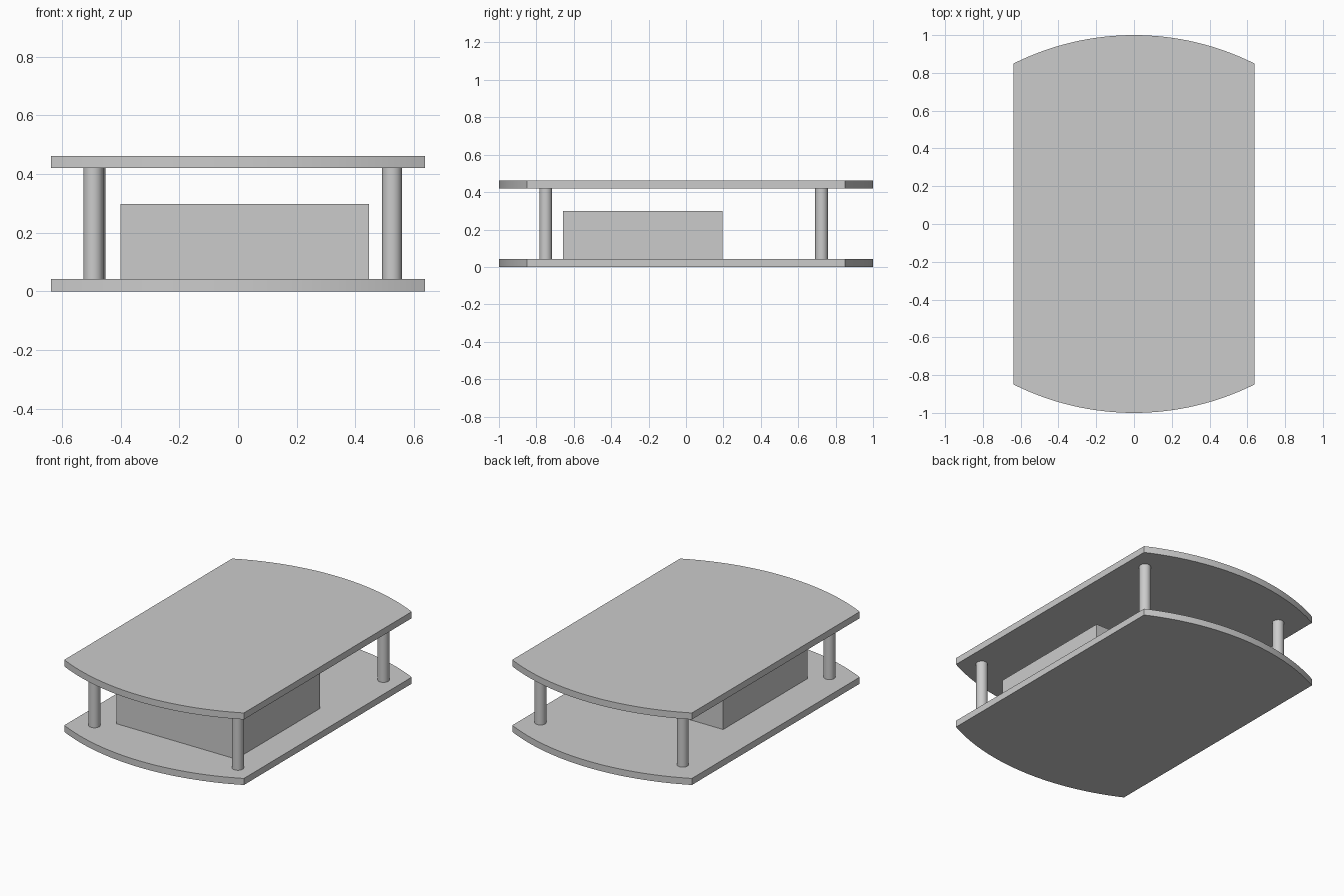
import bpy, bmesh, math

cube = bpy.data.objects.get("Cube")
if cube:
    bpy.data.objects.remove(cube, do_unlink=True)

GREY = (0.6, 0.6, 0.6, 1.0)
grey = bpy.data.materials.new("plain_grey")
grey.use_nodes = True
grey.diffuse_color = GREY
grey.node_tree.nodes["Principled BSDF"].inputs["Base Color"].default_value = GREY

HALF_WIDTH, CORNER_Y, END_Y = 0.637, 0.85, 1.0
PLATE = 0.042          # plate thickness
TOP_Z = 0.42           # underside of the upper plate


def finish(name, bm, smooth=False):
    """Turn a bmesh into a named grey object."""
    bmesh.ops.recalc_face_normals(bm, faces=bm.faces)
    mesh = bpy.data.meshes.new(name)
    bm.to_mesh(mesh)
    bm.free()
    mesh.materials.append(grey)
    obj = bpy.data.objects.new(name, mesh)
    bpy.context.collection.objects.link(obj)
    if smooth:
        bpy.ops.object.select_all(action="DESELECT")
        obj.select_set(True)
        bpy.context.view_layer.objects.active = obj
        bpy.ops.object.shade_smooth_by_angle(angle=math.radians(30))
    return obj


def plate(name, z, steps=32):
    """Flat board with straight sides and bowed ends."""
    sag = END_Y - CORNER_Y
    radius = (HALF_WIDTH ** 2 + sag ** 2) / (2 * sag)
    spread = math.asin(HALF_WIDTH / radius)
    arc = []
    for i in range(steps + 1):
        a = spread * (1 - 2 * i / steps)
        arc.append((radius * math.sin(a), END_Y - radius + radius * math.cos(a)))
    outline = arc + [(-x, -y) for x, y in arc]
    bm = bmesh.new()
    face = bm.faces.new([bm.verts.new((x, y, z)) for x, y in outline])
    solid = bmesh.ops.extrude_face_region(bm, geom=[face])
    top = [v for v in solid["geom"] if isinstance(v, bmesh.types.BMVert)]
    bmesh.ops.translate(bm, verts=top, vec=(0, 0, PLATE))
    finish(name, bm, smooth=True)


def post(name, x, y):
    """Round spacer between the two plates."""
    bm = bmesh.new()
    bmesh.ops.create_cone(bm, cap_ends=True, segments=32, radius1=0.034,
                          radius2=0.034, depth=TOP_Z - PLATE)
    bmesh.ops.translate(bm, verts=bm.verts, vec=(x, y, (TOP_Z + PLATE) / 2))
    finish(name, bm, smooth=True)


def block(name, low, high):
    """Box between two opposite corners."""
    bm = bmesh.new()
    bmesh.ops.create_cube(bm, size=1)
    bmesh.ops.scale(bm, verts=bm.verts, vec=[h - l for l, h in zip(low, high)])
    bmesh.ops.translate(bm, verts=bm.verts,
                        vec=[(l + h) / 2 for l, h in zip(low, high)])
    finish(name, bm)


# Upper and lower boards
plate("lower_plate", 0)
plate("upper_plate", TOP_Z)

# Four spacer posts
post("front_right_post", -0.493, -0.75)
post("front_left_post", 0.525, -0.75)
post("back_right_post", -0.485, 0.725)
post("back_left_post", 0.525, 0.725)

# Battery-like block resting on the lower board
block("inner_block", (-0.40, -0.658, PLATE), (0.447, 0.195, 0.298))
